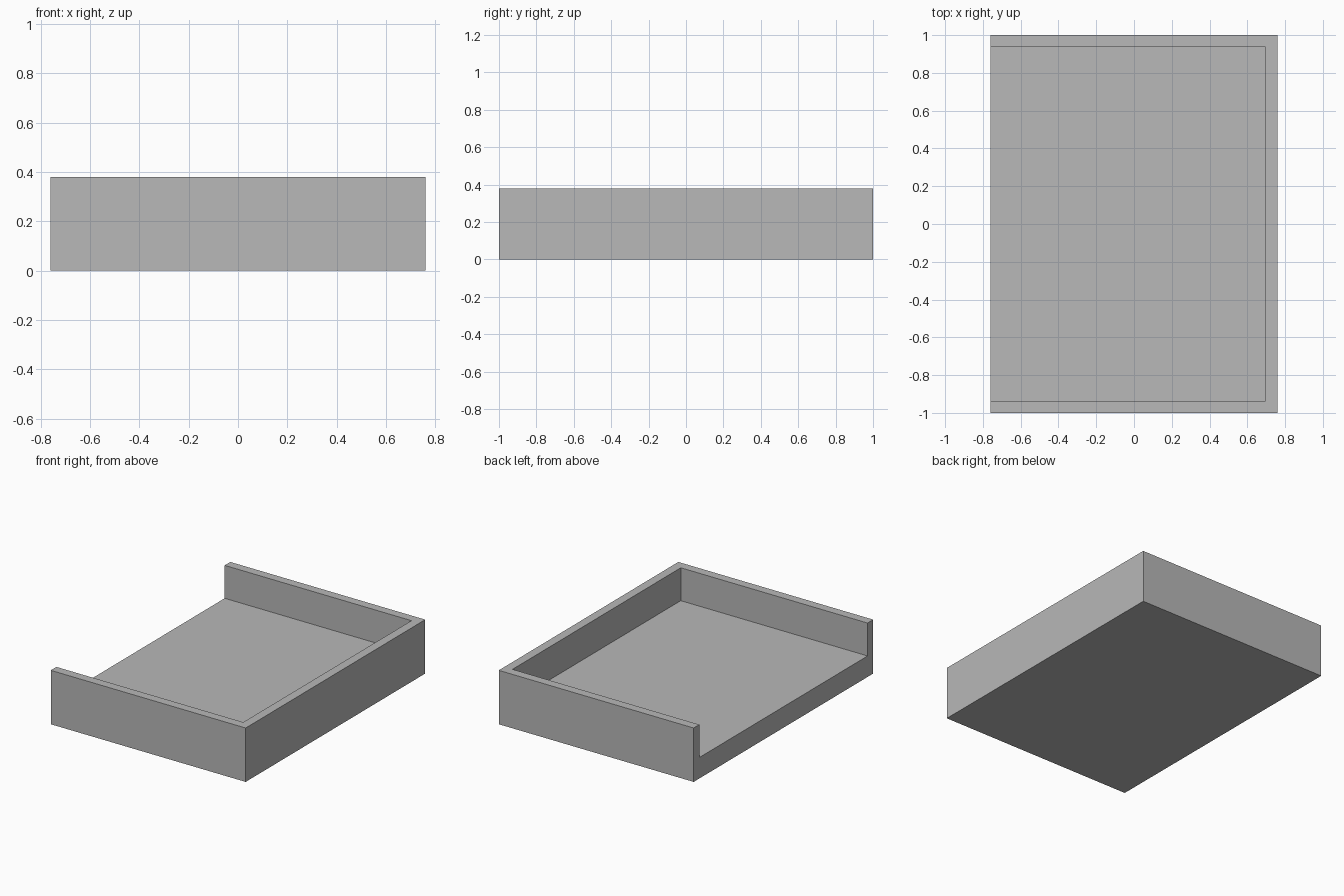
import bpy

default = bpy.data.objects.get("Cube")
if default:
    bpy.data.objects.remove(default, do_unlink=True)

HALF_X, HALF_Y, HEIGHT = 0.76, 1.0, 0.38
WALL, FLOOR = 0.063, 0.148

# Single plain grey
GREY = (0.48, 0.48, 0.48, 1)
grey = bpy.data.materials.new("plain grey")
grey.use_nodes = True
grey.diffuse_color = GREY
grey.node_tree.nodes["Principled BSDF"].inputs["Base Color"].default_value = GREY


def box(name, low, high):
    """Axis-aligned box between two corners."""
    bpy.ops.mesh.primitive_cube_add(size=1)
    obj = bpy.context.object
    obj.name = obj.data.name = name
    for v in obj.data.vertices:
        v.co = [h if c > 0 else l for c, l, h in zip(v.co, low, high)]
    obj.data.materials.append(grey)
    return obj


# Solid tray block, and the recess that opens through its -x side
tray = box("tray", (-HALF_X, -HALF_Y, 0), (HALF_X, HALF_Y, HEIGHT))
recess = box("recess_cutter", (-HALF_X - 1, WALL - HALF_Y, FLOOR),
             (HALF_X - WALL, HALF_Y - WALL, HEIGHT + 1))
recess.hide_render = True

# Hollow out the tray, leaving a floor and three walls
cut = tray.modifiers.new("recess", 'BOOLEAN')
cut.operation = 'DIFFERENCE'
cut.solver = 'EXACT'
cut.object = recess
bpy.ops.object.select_all(action='DESELECT')
tray.select_set(True)
bpy.context.view_layer.objects.active = tray
bpy.ops.object.modifier_apply(modifier=cut.name)
bpy.data.objects.remove(recess, do_unlink=True)
